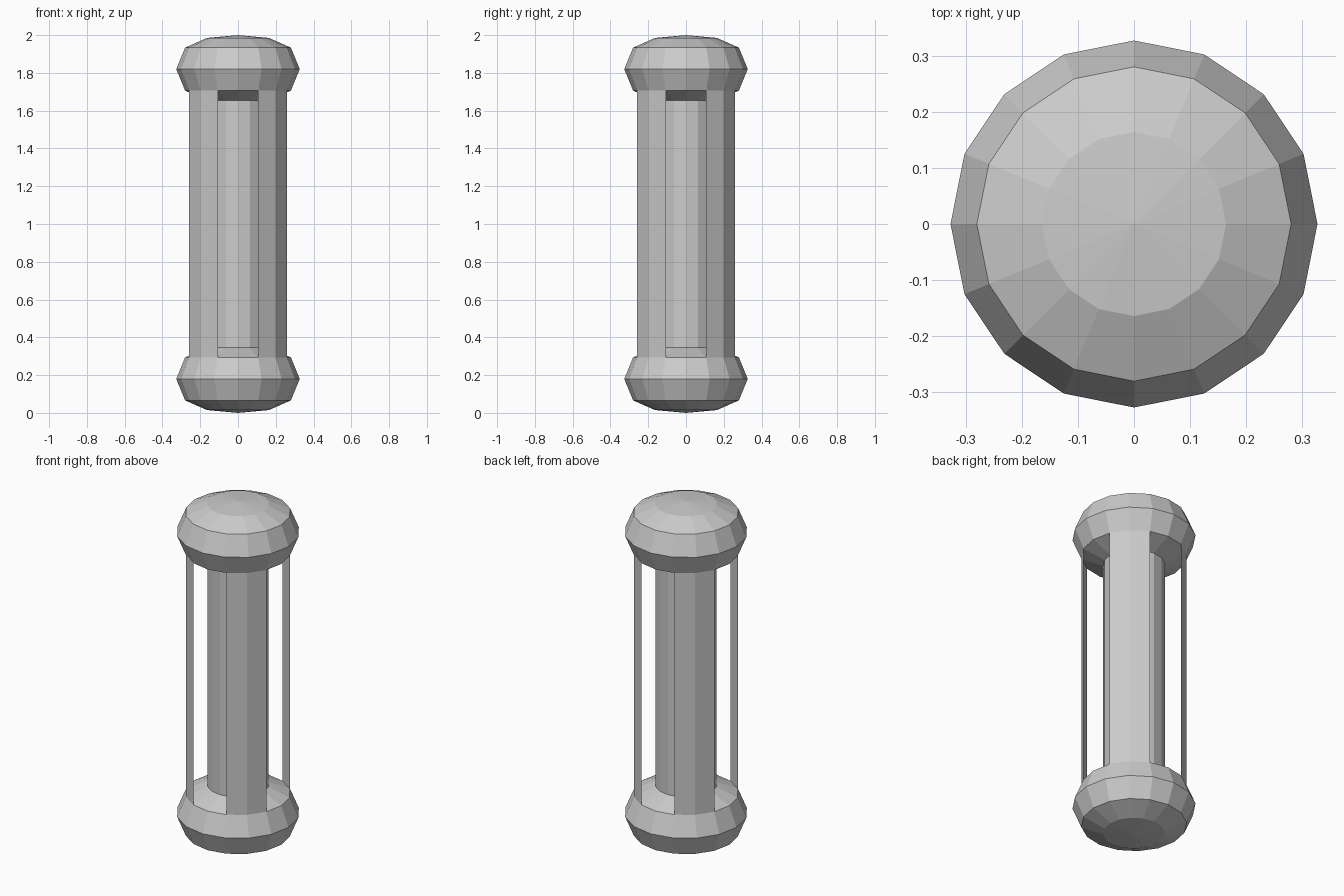
import bpy
import bmesh
from math import sin, cos, pi

SIDES = 16
HEIGHT = 2.0
RIM_R, SEAM_R, CORE_R = 0.327, 0.28, 0.164
CAP_H, SEAM_Z, CORE_Z = 0.36, 0.066, 0.015

cube = bpy.data.objects.get("Cube")
if cube:
    bpy.data.objects.remove(cube, do_unlink=True)

grey = bpy.data.materials.new("plain_grey")
grey.use_nodes = True
grey.diffuse_color = (0.6, 0.6, 0.6, 1)
grey.node_tree.nodes["Principled BSDF"].inputs["Base Color"].default_value = (0.6, 0.6, 0.6, 1)


def ring_point(radius, step, z):
    angle = 2 * pi * step / SIDES
    return (radius * cos(angle), radius * sin(angle), z)


def lathe(name, profile, first=0, last=SIDES):
    """Revolve (radius, z) pairs, listed bottom to top, over a range of steps."""
    bm = bmesh.new()
    columns = [[bm.verts.new(ring_point(r, s, z)) for r, z in profile]
               for s in range(first, last + 1)]
    for a, b in zip(columns, columns[1:]):
        for i in range(len(profile) - 1):
            bm.faces.new((a[i], b[i], b[i + 1], a[i + 1]))
    # Weld the seam and collapse the poles
    bmesh.ops.remove_doubles(bm, verts=bm.verts, dist=0.0001)
    bmesh.ops.recalc_face_normals(bm, faces=bm.faces) if last - first == SIDES else None
    mesh = bpy.data.meshes.new(name)
    bm.to_mesh(mesh)
    bm.free()
    mesh.materials.append(grey)
    obj = bpy.data.objects.new(name, mesh)
    bpy.context.collection.objects.link(obj)
    return obj


# Faceted lens-shaped end caps, symmetric about their rims
lower = [(0, 0), (CORE_R, CORE_Z), (SEAM_R, SEAM_Z)]
upper = [(r, CAP_H - z) for r, z in reversed(lower)]
cap_profile = lower + [(RIM_R, CAP_H / 2)] + upper
for name, base in (("bottom_cap", 0), ("top_cap", HEIGHT - CAP_H)):
    lathe(name, [(r, z + base) for r, z in cap_profile])

# Central column between the caps
core_base = CAP_H - CORE_Z
lathe("central_column", [(CORE_R, core_base), (CORE_R, HEIGHT - core_base)])

# Four thin curved guard strips on the diagonals
strip_base = CAP_H - SEAM_Z
strips = ("back_left", "back_right", "front_right", "front_left")
for i, corner in enumerate(strips):
    start = 1 + i * SIDES // 4
    lathe(corner + "_strip", [(SEAM_R, strip_base), (SEAM_R, HEIGHT - strip_base)],
          start, start + 2)
